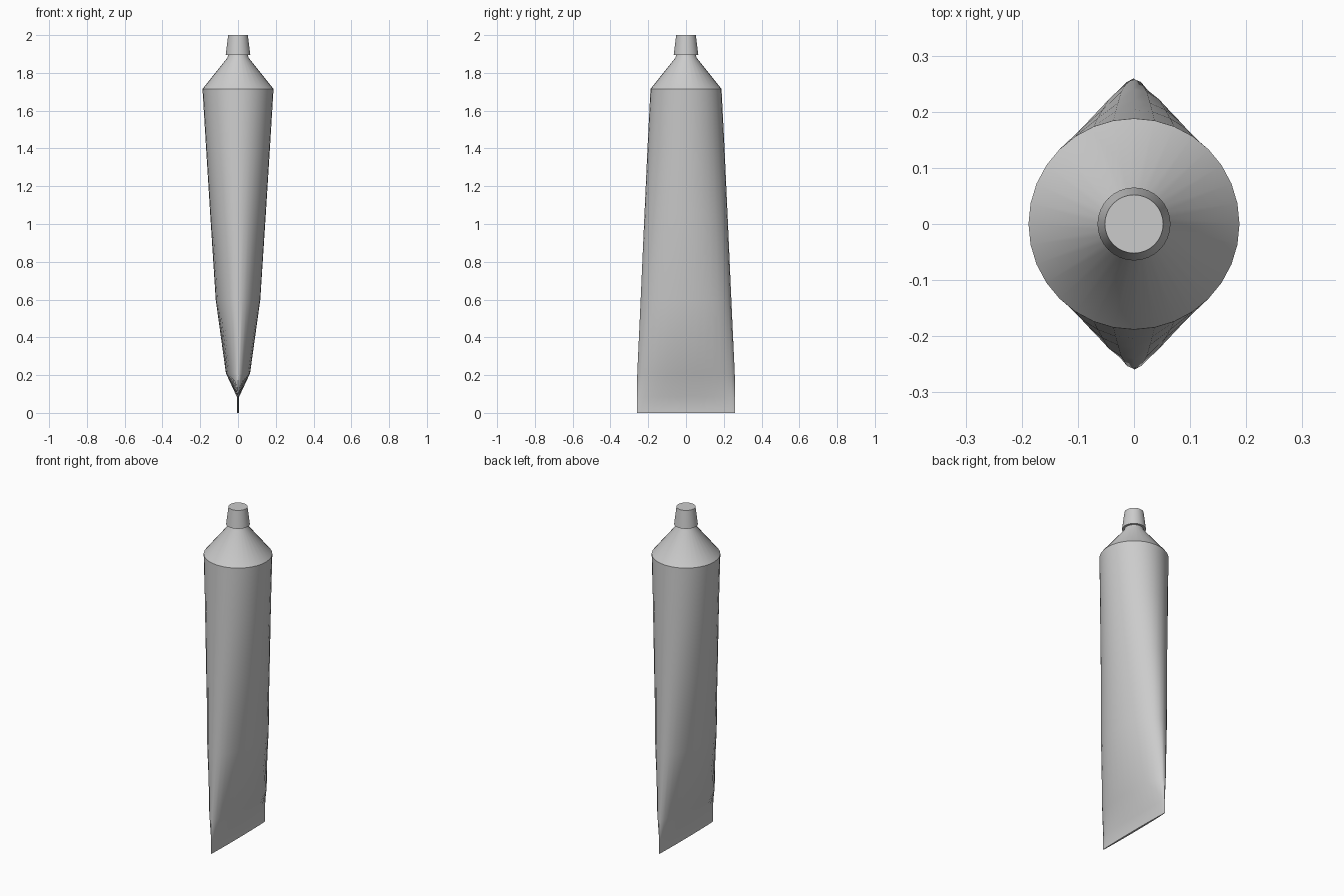
import bpy, bmesh, math

cube = bpy.data.objects.get("Cube")
if cube:
    bpy.data.objects.remove(cube, do_unlink=True)

SIDES = 32

grey = bpy.data.materials.new("plain grey")
grey.use_nodes = True
COLOUR = (0.6, 0.6, 0.6, 1)
grey.diffuse_color = COLOUR
grey.node_tree.nodes["Principled BSDF"].inputs["Base Color"].default_value = COLOUR


def loft(name, rings, angle=35):
    """Skin elliptical rings (z, half width x, half width y), closing both ends."""
    bm = bmesh.new()
    loops = []
    for z, rx, ry in rings:
        turns = [2 * math.pi * i / SIDES for i in range(SIDES)]
        loops.append([bm.verts.new((rx * math.cos(t), ry * math.sin(t), z)) for t in turns])
    for low, high in zip(loops, loops[1:]):
        for i in range(SIDES):
            j = (i + 1) % SIDES
            bm.faces.new((low[i], low[j], high[j], high[i]))
    bm.faces.new(loops[0][::-1])
    bm.faces.new(loops[-1])
    bmesh.ops.recalc_face_normals(bm, faces=bm.faces[:])
    mesh = bpy.data.meshes.new(name)
    bm.to_mesh(mesh)
    bm.free()
    mesh.materials.append(grey)
    obj = bpy.data.objects.new(name, mesh)
    bpy.context.collection.objects.link(obj)
    bpy.ops.object.select_all(action="DESELECT")
    obj.select_set(True)
    bpy.context.view_layer.objects.active = obj
    bpy.ops.object.shade_smooth_by_angle(angle=math.radians(angle))
    return obj


# Squeezable body with flat crimped end, round shoulder and neck
loft("tube_body", [
    (0, 0.006, 0.26),
    (0.085, 0.006, 0.26),
    (0.21, 0.064, 0.258),
    (0.6, 0.118, 0.24),
    (1.05, 0.147, 0.22),
    (1.4, 0.169, 0.204),
    (1.715, 0.188, 0.188),
    (1.88, 0.056, 0.056),
    (1.9, 0.05, 0.05),
])

# Tapered screw cap
loft("cap", [(1.895, 0.065, 0.065), (2, 0.052, 0.052)])
